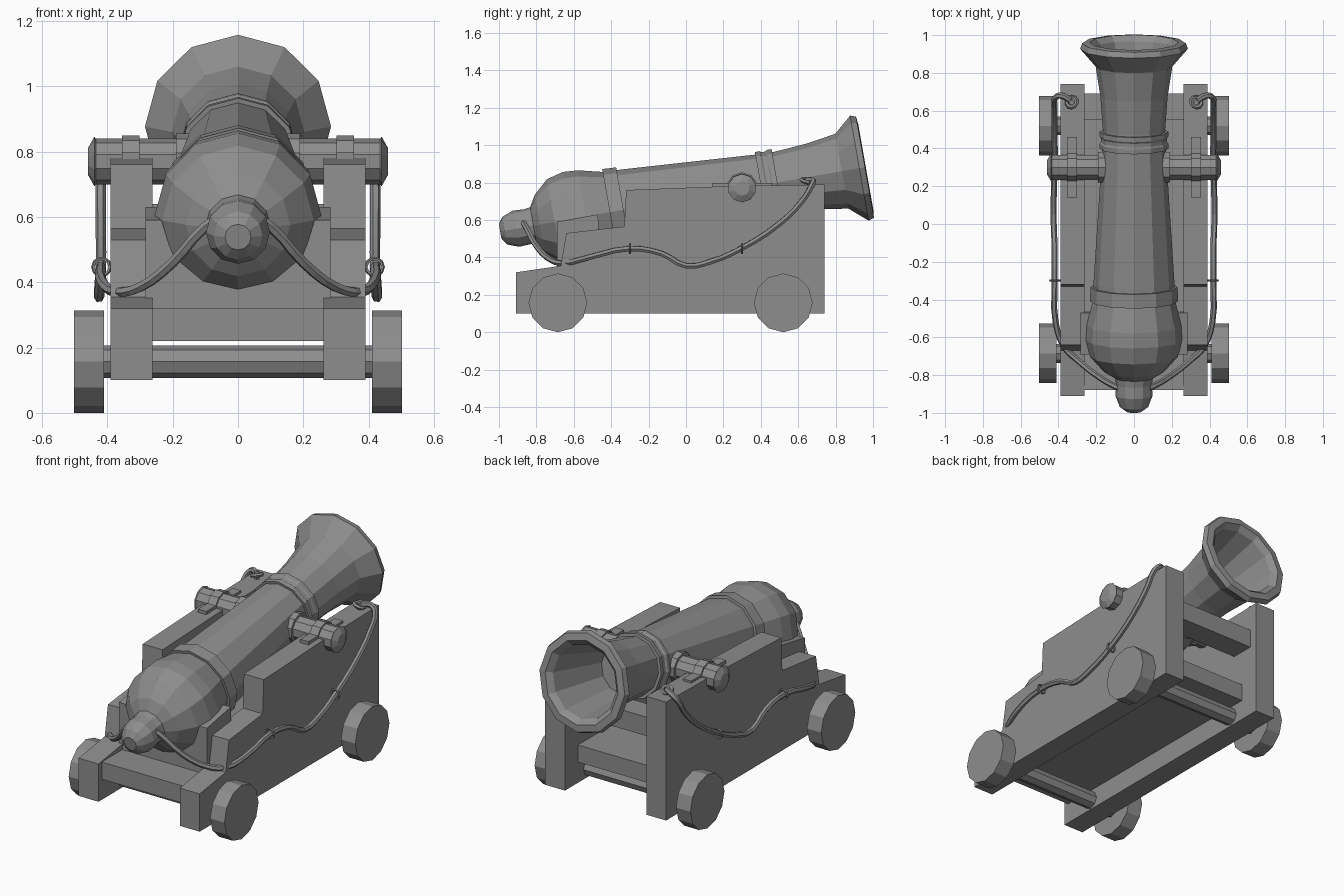
import bpy, bmesh, math
from mathutils import Vector, Matrix

cube = bpy.data.objects.get("Cube")
if cube:
    bpy.data.objects.remove(cube)

GREY = (0.27, 0.27, 0.27, 1)
mat = bpy.data.materials.new("iron_grey")
mat.use_nodes = True
mat.diffuse_color = GREY
mat.node_tree.nodes["Principled BSDF"].inputs["Base Color"].default_value = GREY


def add(name, bm, matrix=None):
    """Turn a bmesh into a flat shaded grey object."""
    if matrix:
        bm.transform(matrix)
    bmesh.ops.recalc_face_normals(bm, faces=bm.faces)
    me = bpy.data.meshes.new(name)
    bm.to_mesh(me)
    bm.free()
    me.materials.append(mat)
    ob = bpy.data.objects.new(name, me)
    bpy.context.collection.objects.link(ob)
    return ob


def extrude_side(name, outline, x0, x1):
    """Extrude a (y, z) outline across x."""
    bm = bmesh.new()
    face = bm.faces.new([bm.verts.new((x0, y, z)) for y, z in outline])
    ext = bmesh.ops.extrude_face_region(bm, geom=[face])
    verts = [v for v in ext["geom"] if isinstance(v, bmesh.types.BMVert)]
    bmesh.ops.translate(bm, verts=verts, vec=(x1 - x0, 0, 0))
    return add(name, bm)


def box(name, x0, x1, y0, y1, z0, z1):
    return extrude_side(name, [(y0, z0), (y1, z0), (y1, z1), (y0, z1)], x0, x1)


def lathe(name, profile, matrix, sides=12):
    """Spin (distance, radius) points about local z, capping both ends."""
    bm = bmesh.new()
    rings = []
    for t, r in profile:
        rings.append([bm.verts.new((r * math.cos(a), r * math.sin(a), t))
                      for a in (2 * math.pi * i / sides for i in range(sides))])
    for a, b in zip(rings, rings[1:]):
        for i in range(sides):
            j = (i + 1) % sides
            bm.faces.new((a[i], a[j], b[j], b[i]))
    bm.faces.new(rings[0])
    bm.faces.new(rings[-1])
    return add(name, bm, matrix)


def torus(name, centre, axis, major, minor):
    bm = bmesh.new()
    n, m = 10, 5
    rows = []
    for i in range(n):
        a = 2 * math.pi * i / n
        rows.append([])
        for k in range(m):
            b = 2 * math.pi * k / m
            r = major + minor * math.cos(b)
            rows[-1].append(bm.verts.new((r * math.cos(a), r * math.sin(a), minor * math.sin(b))))
    for i in range(n):
        for k in range(m):
            p, q = rows[i], rows[(i + 1) % n]
            bm.faces.new((p[k], q[k], q[(k + 1) % m], p[(k + 1) % m]))
    turn = Vector(axis).to_track_quat('Z', 'Y').to_matrix().to_4x4()
    add(name, bm, Matrix.Translation(centre) @ turn)


def rope(name, points):
    cu = bpy.data.curves.new(name, 'CURVE')
    cu.dimensions = '3D'
    cu.bevel_depth = 0.016
    cu.bevel_resolution = 1
    cu.resolution_u = 3
    cu.use_fill_caps = True
    sp = cu.splines.new('BEZIER')
    sp.bezier_points.add(len(points) - 1)
    for bp, co in zip(sp.bezier_points, points):
        bp.co = co
        bp.handle_left_type = bp.handle_right_type = 'AUTO'
    for s in [sp]:
        s.use_smooth = False
    cu.materials.append(mat)
    bpy.context.collection.objects.link(bpy.data.objects.new(name, cu))


# Barrel, with a flared muzzle and a hollow bore, tilted up by ten degrees
tilt = Matrix.Translation((0, -0.9, 0.555)) @ Matrix.Rotation(math.radians(-80), 4, 'X') \
    @ Matrix.Rotation(math.pi / 2, 4, 'Z')
lathe("barrel", [
    (-0.095, 0.04), (-0.07, 0.075), (-0.01, 0.098), (0.05, 0.095), (0.085, 0.1),
    (0.12, 0.16), (0.2, 0.232), (0.29, 0.255), (0.37, 0.25), (0.51, 0.216),
    (0.6, 0.214), (1.32, 0.168), (1.42, 0.165), (1.6, 0.178), (1.76, 0.203),
    (1.855, 0.285), (1.885, 0.275), (1.89, 0.235), (1.86, 0.205), (1.5, 0.14)], tilt)
lathe("rear_band", [(0.5, 0.2), (0.5, 0.234), (0.575, 0.23), (0.575, 0.2)], tilt)
lathe("front_band", [(1.32, 0.15), (1.32, 0.182), (1.345, 0.182), (1.355, 0.175),
                     (1.375, 0.175), (1.385, 0.182), (1.41, 0.182), (1.41, 0.15)], tilt)

# Carriage bed, breech block and front cross bar
box("bed", -0.27, 0.27, -0.88, 0.62, 0.22, 0.32)
extrude_side("breech_block", [(-0.69, 0.3), (-0.69, 0.59), (-0.47, 0.63), (-0.46, 0.3)],
             -0.283, 0.283)
box("front_cross_bar", -0.27, 0.27, 0.55, 0.69, 0.53, 0.64)

# Axles
to_x = Matrix.Rotation(math.pi / 2, 4, 'Y')
WHEEL_Z = 0.157
for label, y in (("rear", -0.685), ("front", 0.52)):
    lathe(label + "_axle", [(-0.42, 0.05), (0.42, 0.05)],
          Matrix.Translation((0, y, WHEEL_Z)) @ to_x, 8)

# Parts repeated on both sides
cheek = [(-0.91, 0.1), (0.74, 0.1), (0.74, 0.79), (0.2, 0.78), (-0.32, 0.76),
         (-0.33, 0.565), (-0.64, 0.53), (-0.67, 0.355), (-0.91, 0.32)]
rope_path = [(0.05, -0.88, 0.6), (0.1, -0.86, 0.57), (0.2, -0.8, 0.46), (0.3, -0.72, 0.385),
             (0.37, -0.65, 0.37), (0.415, -0.52, 0.4), (0.42, -0.3, 0.447), (0.42, -0.13, 0.42),
             (0.425, 0, 0.355), (0.425, 0.14, 0.38), (0.42, 0.3, 0.45), (0.42, 0.5, 0.58),
             (0.42, 0.62, 0.7), (0.415, 0.67, 0.78), (0.385, 0.68, 0.81), (0.335, 0.655, 0.815)]
for side, s in (("left", 1), ("right", -1)):
    extrude_side(side + "_cheek", cheek, s * 0.262, s * 0.39)
    out = to_x if s > 0 else Matrix.Rotation(-math.pi / 2, 4, 'Y')
    for label, y in (("rear", -0.685), ("front", 0.52)):
        lathe(f"{label}_{side}_wheel", [(0.41, WHEEL_Z), (0.502, WHEEL_Z)],
              Matrix.Translation((0, y, WHEEL_Z)) @ out)

    # Trunnion with its collar and hold-down strap
    pivot = Matrix.Translation((0, 0.3, 0.77)) @ out
    lathe(side + "_trunnion", [(0.1, 0.085), (0.19, 0.085), (0.19, 0.07), (0.435, 0.07),
                               (0.44, 0.076), (0.46, 0.04)], pivot, 10)
    lathe(side + "_strap_loop", [(0.302, 0.079), (0.356, 0.079)], pivot, 10)
    box(side + "_strap_plate", s * 0.302, s * 0.356, 0.14, 0.46, 0.77, 0.797)

    # Rope with its guide rings and eye bolt
    rope(side + "_rope", [(s * x, y, z) for x, y, z in rope_path])
    for label, y in (("rear", -0.3), ("front", 0.3)):
        torus(f"{side}_{label}_rope_ring", (s * 0.418, y, 0.447), (0, 1, 0), 0.026, 0.006)
    torus(side + "_eye_ring", (s * 0.33, 0.645, 0.81), (s * 0.3, 0.2, 1), 0.028, 0.011)
    lathe(side + "_eye_bolt", [(0.77, 0.014), (0.825, 0.014)],
          Matrix.Translation((s * 0.33, 0.645, 0)), 6)
